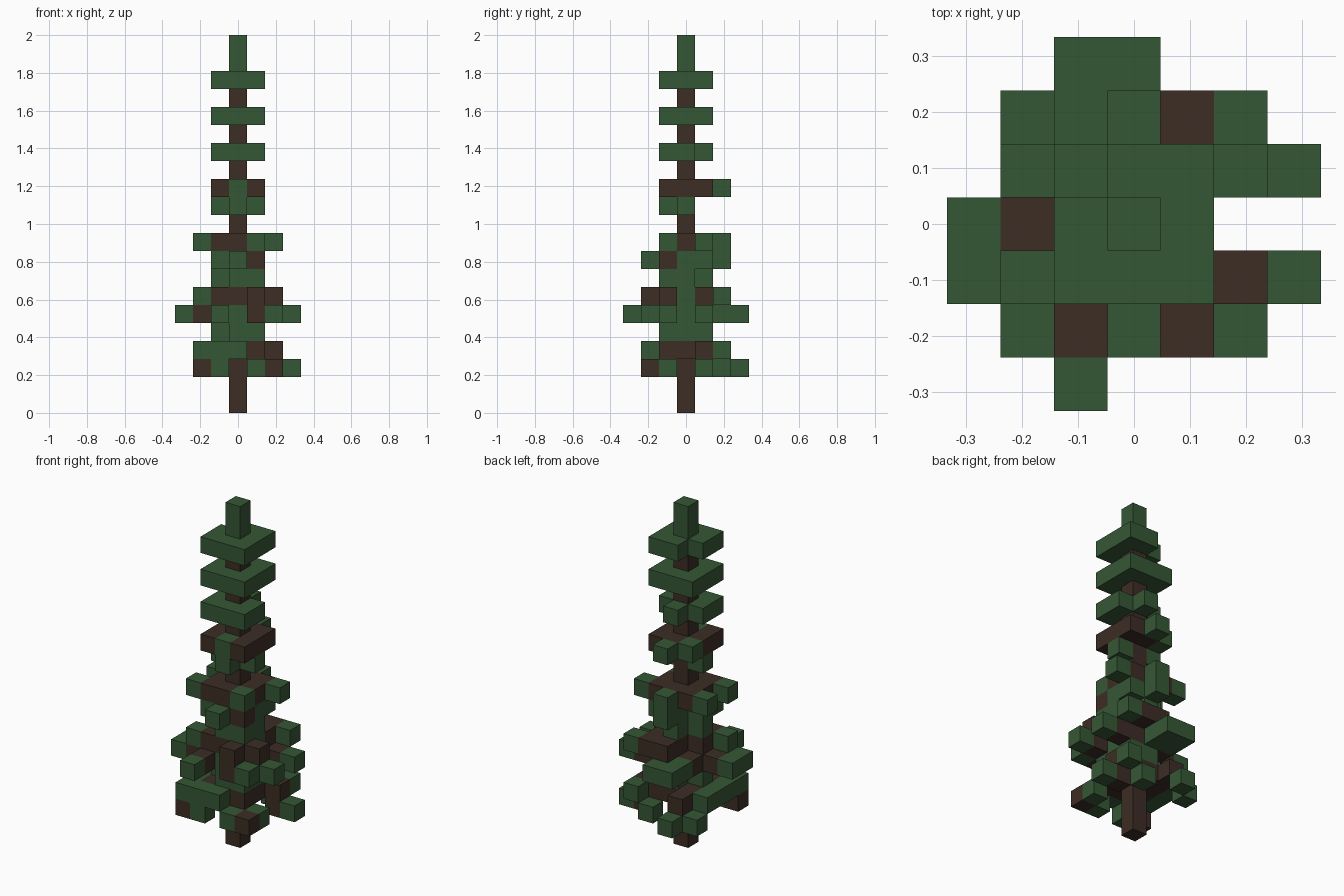
import bpy, bmesh
from mathutils import Vector

cube = bpy.data.objects.get("Cube")
if cube:
    bpy.data.objects.remove(cube, do_unlink=True)

CELL = 2 / 21  # the tree is 21 blocks tall


def make_material(name, rgb):
    mat = bpy.data.materials.new(name)
    mat.use_nodes = True
    mat.diffuse_color = (*rgb, 1)
    mat.node_tree.nodes["Principled BSDF"].inputs["Base Color"].default_value = (*rgb, 1)
    return mat


MATERIALS = [make_material("needle_green", (0.036, 0.095, 0.036)),
             make_material("bark_brown", (0.045, 0.026, 0.018))]
SIDES = [Vector(d) for d in ((1, 0, 0), (-1, 0, 0), (0, 1, 0),
                             (0, -1, 0), (0, 0, 1), (0, 0, -1))]


def build_blocks(name, blocks, hidden=()):
    """Make one object from {cell: material index}, skinning only outer faces."""
    bm = bmesh.new()
    for cell, colour in blocks.items():
        centre = Vector(cell) + Vector((0, 0, 0.5))
        for n in SIDES:
            beside = tuple(int(c) for c in Vector(cell) + n)
            if beside in blocks or beside in hidden:
                continue
            u = Vector((n.y, n.z, n.x))
            v = n.cross(u)
            corners = [centre + (n + u * a + v * b) / 2
                       for a, b in ((-1, -1), (1, -1), (1, 1), (-1, 1))]
            face = bm.faces.new([bm.verts.new(p * CELL) for p in corners])
            face.material_index = colour
    bmesh.ops.remove_doubles(bm, verts=bm.verts, dist=0.001)
    bmesh.ops.dissolve_limit(bm, angle_limit=0.01, verts=bm.verts, edges=bm.edges,
                             delimit={'MATERIAL', 'NORMAL'})
    mesh = bpy.data.meshes.new(name)
    bm.to_mesh(mesh)
    bm.free()
    for mat in MATERIALS:
        mesh.materials.append(mat)
    obj = bpy.data.objects.new(name, mesh)
    bpy.context.collection.objects.link(obj)


# Trunk and leafy tip
build_blocks("trunk", {(0, 0, z): 1 for z in range(19)})
build_blocks("tree_tip", {(0, 0, z): 0 for z in (19, 20)})

# Branch tiers as floor plans, back row first: G needles, B bark, T trunk
TIERS = {
    "lowest_branch_tips": (2, 3, "..G.... .G..G.. .....BG ...T... .....G. .BG.GB."),
    "lowest_branches": (3, 2, "..B..G. .GBBBB. .GBTB.. .GBBB.. .GGG..."),
    "lower_needles": (4, 1, "...GG.. ..GTG.. ...GG.."),
    "wide_branch_tips": (5, 3, "..GG... ..GG... ..BBBBG GBBTG.. GBBGBBG ..B.BG. ..G...."),
    "wide_branches": (6, 2, "...BBG. ...BB.. ..BTG.. .GBBBB. ....B.."),
    "middle_needles": (7, 1, "...G... ..GTG.. ...GG.."),
    "middle_branch_tips": (8, 2, "...G... ...GG.. ..GTG.. ..GGB.. ...G..."),
    "middle_branches": (9, 2, "...G... .GBBBG. ..BTB.. .GBBG.."),
    "upper_needles": (11, 0, "..GTG.. ...G..."),
    "upper_branches": (12, 2, "...G... ..GBB.. ..BTB.. ..BGB.."),
    "upper_ring": (14, 1, "...G... ..GTG.. ..GGG.."),
    "high_ring": (16, 1, "..GGG.. ..GTG.. ..GGG.."),
    "top_ring": (18, 1, "...GG.. ..GTG.. ..GGG.."),
}
for name, (z, back, plan) in TIERS.items():
    blocks = {(i - 3, back - j, z): "GB".index(c)
              for j, row in enumerate(plan.split())
              for i, c in enumerate(row) if c in "GB"}
    build_blocks(name, blocks, hidden={(0, 0, z)})
